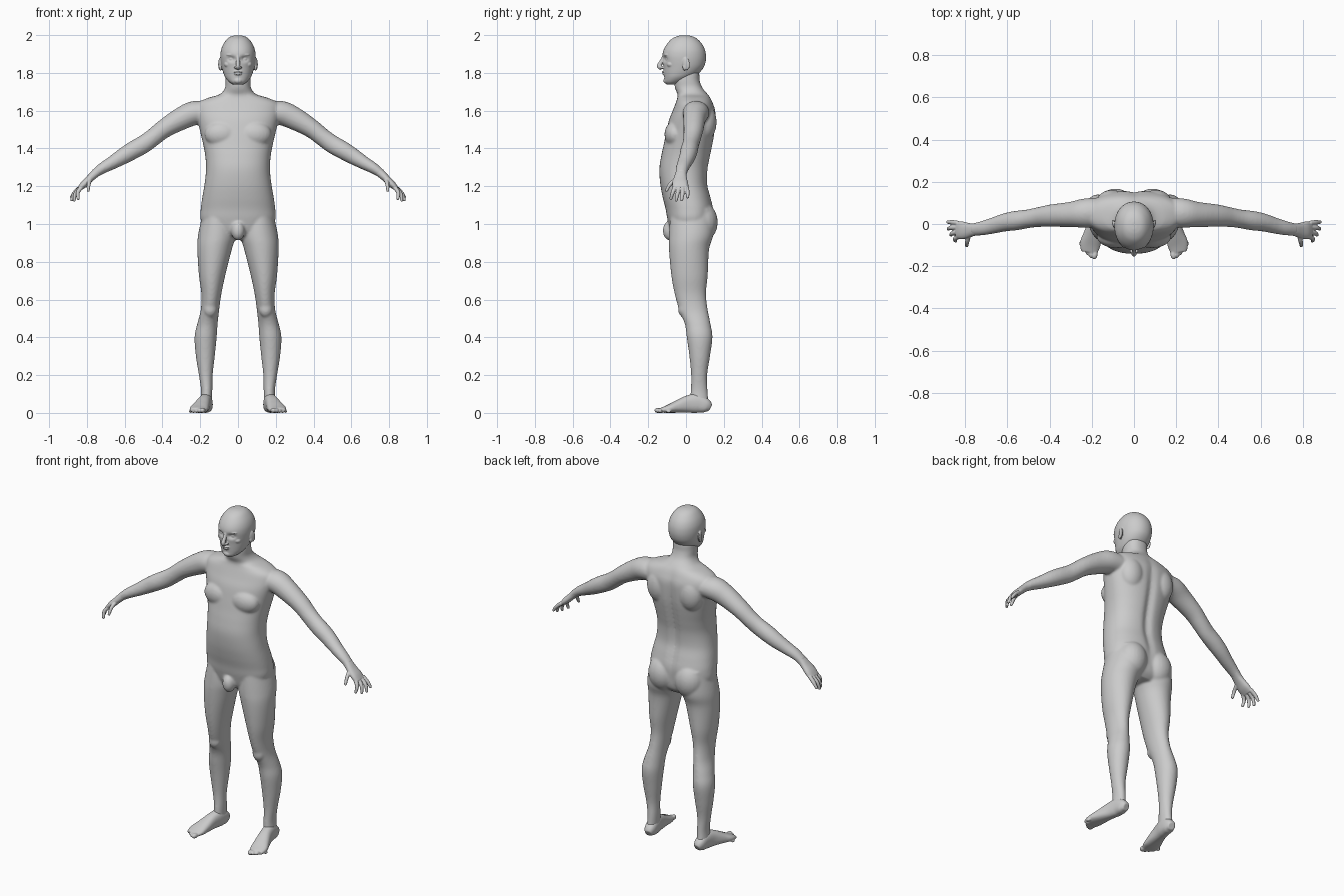
import bpy, bmesh, math
from mathutils import Vector, Matrix


def spline(rows, k=5):
    """Catmull-Rom interpolation of section rows."""
    rows = [Vector(r) for r in rows]
    out = []
    for i in range(len(rows) - 1):
        a, b, c, d = rows[max(i - 1, 0)], rows[i], rows[i + 1], rows[min(i + 2, len(rows) - 1)]
        for j in range(k):
            t = j / k
            out.append(0.5 * (2 * b + (c - a) * t + (2 * a - 5 * b + 4 * c - d) * t * t
                              + (3 * b - a - 3 * c + d) * t ** 3))
    return out + [rows[-1]]


def oval(n, e):
    for i in range(n):
        c, s = math.cos(2 * math.pi * i / n), math.sin(2 * math.pi * i / n)
        yield math.copysign(abs(c) ** (2 / e), c), math.copysign(abs(s) ** (2 / e), s)


def skin(bm, rings):
    loops = [[bm.verts.new(p) for p in ring] for ring in rings]
    n = len(loops[0])
    for a, b in zip(loops, loops[1:]):
        for i in range(n):
            bm.faces.new((a[i], a[(i + 1) % n], b[(i + 1) % n], b[i]))
    bm.faces.new(loops[0])
    bm.faces.new(loops[-1])


def slices(bm, rows, e=2.0, n=64, carve=None):
    """Horizontal sections: z, x min, x max, y front, y back."""
    rings = []
    for z, x0, x1, y0, y1 in spline(rows):
        ring = [Vector(((x0 + x1) / 2 + c * (x1 - x0) / 2,
                        (y0 + y1) / 2 + s * (y1 - y0) / 2, z)) for c, s in oval(n, e)]
        if carve:
            for p in ring:
                p.y += carve(p)
        rings.append(ring)
    skin(bm, rings)


def tube(bm, rows, ref=(0, 1, 0), e=2.0, n=28):
    """Sections across a path: x, y, z, radius, radius along ref."""
    pts = spline(rows)
    rings = []
    for i, p in enumerate(pts):
        t = (pts[min(i + 1, len(pts) - 1)] - pts[max(i - 1, 0)])
        t = Vector(t[:3]).normalized()
        side = Vector(ref)
        side = (side - t * side.dot(t)).normalized()
        up = t.cross(side)
        rings.append([Vector(p[:3]) + up * p[3] * c + side * p[4] * s for c, s in oval(n, e)])
    skin(bm, rings)


def ball(bm, loc, size, turn=0.0, tilt=0.0):
    m = (Matrix.Translation(loc) @ Matrix.Rotation(turn, 4, 'Z')
         @ Matrix.Rotation(tilt, 4, 'X') @ Matrix.Diagonal((*size, 1)))
    bmesh.ops.create_uvsphere(bm, u_segments=24, v_segments=16, radius=1, matrix=m)


def mirror(bm):
    dup = bmesh.ops.duplicate(bm, geom=bm.verts[:] + bm.edges[:] + bm.faces[:])
    for v in dup["geom"]:
        if isinstance(v, bmesh.types.BMVert):
            v.co.x *= -1


def finish(bm, name, voxel, smooth):
    bmesh.ops.recalc_face_normals(bm, faces=bm.faces[:])
    mesh = bpy.data.meshes.new(name)
    bm.to_mesh(mesh)
    bm.free()
    ob = bpy.data.objects.new(name, mesh)
    bpy.context.collection.objects.link(ob)
    r = ob.modifiers.new("fuse", 'REMESH')
    r.mode, r.voxel_size, r.use_smooth_shade = 'VOXEL', voxel, True
    s = ob.modifiers.new("soften", 'SMOOTH')
    s.factor, s.iterations = 0.5, smooth


# Body: legs, arms and paired muscles, mirrored, then the torso
bm = bmesh.new()
slices(bm, [(1.08, .03, .18, -.08, .14), (.95, .012, .21, -.09, .145), (.865, .033, .215, -.09, .122),
            (.73, .067, .207, -.078, .115), (.63, .088, .194, -.06, .106), (.545, .1, .197, -.036, .115),
            (.47, .108, .216, -.006, .13), (.40, .113, .23, .004, .14), (.30, .123, .223, .018, .127),
            (.2, .134, .207, .027, .112), (.12, .136, .196, .025, .114), (.05, .138, .2, .02, .12)], n=48)
tube(bm, [(.13, .055, 1.585, .055, .07), (.225, .052, 1.588, .064, .07), (.30, .045, 1.558, .06, .06),
          (.39, .04, 1.505, .05, .053), (.45, .033, 1.458, .047, .047), (.50, .025, 1.422, .048, .044),
          (.56, .016, 1.388, .047, .046), (.61, .008, 1.358, .043, .043), (.67, -.008, 1.322, .035, .038),
          (.72, -.02, 1.294, .029, .034), (.765, -.027, 1.262, .022, .029)])
ball(bm, (.085, -.058, 1.475), (.092, .056, .07))            # chest
ball(bm, (.088, .085, 1.01), (.088, .083, .105))             # buttock
ball(bm, (.105, .10, 1.54), (.075, .062, .10))               # shoulder blade
ball(bm, (.147, -.01, .55), (.036, .032, .045))              # knee
mirror(bm)


def spine(p):
    return -.016 * math.exp(-(p.x / .024) ** 2) * max(0, 1 - ((p.z - 1.33) / .36) ** 2) if p.y > .03 else 0


torso = [(.915, .08, -.03, .10), (.95, .16, -.075, .13), (1.02, .197, -.097, .142), (1.08, .197, -.108, .145),
         (1.14, .189, -.123, .132), (1.21, .177, -.136, .115), (1.29, .169, -.141, .117),
         (1.36, .173, -.131, .13), (1.42, .184, -.118, .142), (1.48, .198, -.106, .152),
         (1.55, .215, -.09, .157), (1.60, .225, -.07, .156), (1.64, .213, -.055, .143),
         (1.667, .16, -.046, .13), (1.687, .096, -.045, .115), (1.72, .069, -.058, .087),
         (1.76, .066, -.062, .072), (1.80, .064, -.055, .07), (1.84, .055, -.04, .06)]
slices(bm, [(z, -w, w, f, b) for z, w, f, b in torso], e=2.3, n=96, carve=spine)
ball(bm, (0, -.085, .965), (.036, .038, .052))
finish(bm, "body", .0065, 8)

# Head with sockets pressed in, then facial features
bm = bmesh.new()


def socket(p):
    d = ((abs(p.x) - .034) / .02) ** 2 + ((p.z - 1.874) / .014) ** 2
    return .016 * math.exp(-d) if p.y < -.03 else 0


ball(bm, (.034, -.094, 1.873), (.016, .014, .012))           # eye
ball(bm, (.036, -.1, 1.896), (.028, .016, .008), .25)        # brow
ball(bm, (.05, -.08, 1.845), (.024, .022, .018))             # cheekbone
ball(bm, (.012, -.127, 1.829), (.009, .011, .008))           # nostril
ball(bm, (.095, .0, 1.848), (.008, .021, .034), -.3, .15)    # ear
ball(bm, (.093, -.008, 1.83), (.008, .01, .018))             # ear lobe
mirror(bm)
skull = [(1.999, .012, -.025, .01), (1.993, .038, -.05, .035), (1.978, .059, -.078, .062),
         (1.95, .079, -.103, .087), (1.92, .09, -.119, .101), (1.89, .093, -.125, .106),
         (1.86, .091, -.123, .104), (1.83, .086, -.119, .094), (1.80, .078, -.117, .07),
         (1.775, .067, -.115, .035), (1.752, .047, -.113, -.01), (1.738, .025, -.102, -.05)]
slices(bm, [(z, -w, w, f, b) for z, w, f, b in skull], e=2.1, carve=socket)
tube(bm, [(0, -.112, 1.9, .01, .01), (0, -.124, 1.872, .009, .009), (0, -.136, 1.85, .011, .011),
          (0, -.142, 1.834, .012, .012), (0, -.128, 1.822, .009, .009)], ref=(1, 0, 0), n=20)
ball(bm, (0, -.117, 1.805), (.024, .01, .005))               # upper lip
ball(bm, (0, -.116, 1.794), (.02, .01, .006))                # lower lip
ball(bm, (0, -.102, 1.759), (.024, .018, .017))              # chin
finish(bm, "head", .003, 4)

# Hands: palm, four fingers and a thumb
bm = bmesh.new()
tube(bm, [(.735, -.022, 1.284, .024, .03), (.762, -.027, 1.262, .022, .03), (.787, -.03, 1.238, .02, .036),
          (.815, -.03, 1.211, .019, .042), (.838, -.028, 1.188, .013, .04)], e=2.3)
fingers = [((.828, -.058, 1.195), (.848, -.07, 1.167), (.846, -.08, 1.135)),
           ((.836, -.037, 1.19), (.861, -.045, 1.16), (.867, -.052, 1.126)),
           ((.838, -.016, 1.19), (.868, -.018, 1.162), (.88, -.023, 1.128)),
           ((.834, .004, 1.195), (.862, .008, 1.17), (.882, .009, 1.143)),
           ((.782, -.045, 1.238), (.79, -.082, 1.213), (.793, -.103, 1.178))]
for base, mid, tip in fingers:
    tube(bm, [(*base, .0115, .0115), (*mid, .0105, .0105), (*tip, .008, .008)], ref=(.3, 1, .2), n=16)
    ball(bm, tip, (.008, .008, .008))
mirror(bm)
finish(bm, "hands", .003, 3)

# Feet: flat-soled loft with five toes
bm = bmesh.new()
tube(bm, [(.163, .128, .026, .02, .02), (.166, .105, .038, .038, .032), (.17, .06, .05, .05, .035),
          (.18, .01, .046, .046, .036), (.195, -.05, .032, .032, .044), (.207, -.095, .021, .021, .049),
          (.211, -.132, .014, .013, .04)], ref=(1, 0, 0), e=2.4)
for i in range(5):
    r = .018 - .002 * i
    ball(bm, (.186 + .0165 * i, -.147 + .002 * i + .003 * i * i, r * .75), (r * .75, r * 1.2, r * .8), .2)
for v in bm.verts:
    v.co.z = max(v.co.z, 0)
mirror(bm)
finish(bm, "feet", .004, 4)
